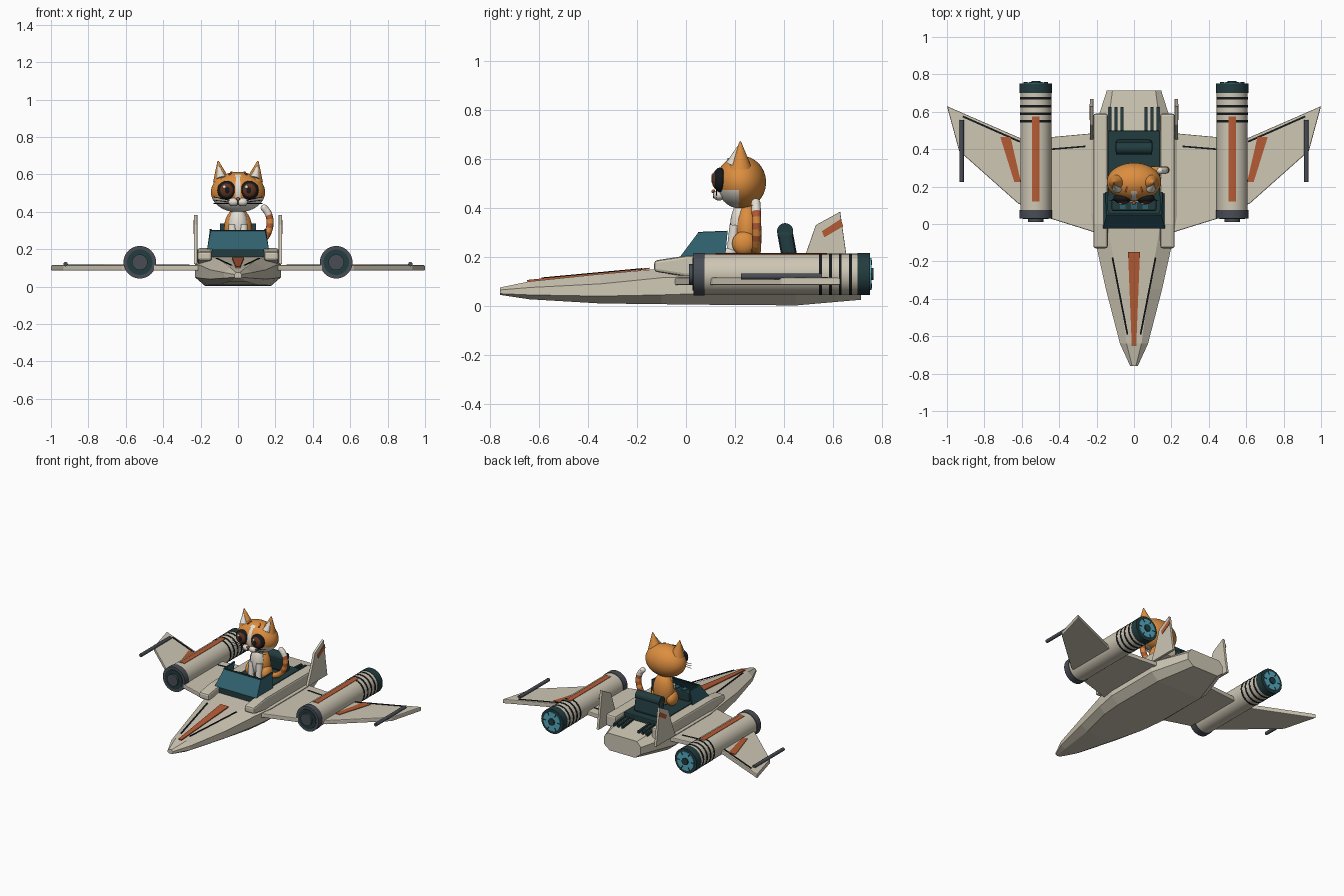
import bpy, bmesh, math
from mathutils import Vector, Matrix

if "Cube" in bpy.data.objects:
    bpy.data.objects.remove(bpy.data.objects["Cube"])


def colour(name, r, g, b):
    m = bpy.data.materials.new(name)
    m.diffuse_color = (r, g, b, 1)
    m.use_nodes = True
    m.node_tree.nodes["Principled BSDF"].inputs["Base Color"].default_value = m.diffuse_color
    return m


CREAM = colour("cream hull", 0.62, 0.57, 0.46)
RUST = colour("rust stripe", 0.46, 0.105, 0.035)
FUR = colour("orange fur", 0.72, 0.27, 0.05)
DARK = colour("dark teal", 0.016, 0.045, 0.05)
GLASS = colour("windshield teal", 0.03, 0.12, 0.155)
GREY = colour("gunmetal", 0.065, 0.075, 0.09)
BLACK = colour("black", 0.008, 0.01, 0.012)
WHITE = colour("white fur", 0.78, 0.74, 0.66)
CYAN = colour("engine glow", 0.09, 0.4, 0.52)
BROWN = colour("brown iris", 0.12, 0.035, 0.015)


def make(name, bm, mats, smooth=False, bevel=0):
    bmesh.ops.recalc_face_normals(bm, faces=bm.faces)
    me = bpy.data.meshes.new(name)
    bm.to_mesh(me)
    bm.free()
    ob = bpy.data.objects.new(name, me)
    bpy.context.collection.objects.link(ob)
    for m in mats if isinstance(mats, list) else [mats]:
        me.materials.append(m)
    if bevel:
        b = ob.modifiers.new("bevel", 'BEVEL')
        b.width, b.segments = bevel, 2
    if smooth:
        bpy.ops.object.select_all(action='DESELECT')
        ob.select_set(True)
        bpy.context.view_layer.objects.active = ob
        bpy.ops.object.shade_smooth_by_angle(angle=math.radians(40))
    return ob


def prism(name, pts, ext, mat, bevel=0):
    """Polygon of 3D points extruded along a vector."""
    bm = bmesh.new()
    a = [bm.verts.new(p) for p in pts]
    b = [bm.verts.new(Vector(p) + Vector(ext)) for p in pts]
    bm.faces.new(a)
    bm.faces.new(b[::-1])
    for i in range(len(a)):
        j = (i + 1) % len(a)
        bm.faces.new((a[i], a[j], b[j], b[i]))
    return make(name, bm, mat, bevel=bevel)


def line(name, p, q, w, mat):
    """Thin painted strip between two points, lying flat."""
    p, q = Vector(p), Vector(q)
    n = Vector((q.y - p.y, p.x - q.x, 0)).normalized() * w / 2
    return prism(name, [p - n, p + n, q + n, q - n], (0, 0, 0.004), mat)


def box(name, lo, hi, mat, bevel=0):
    x, y, z = lo
    X, Y, Z = hi
    return prism(name, [(x, y, z), (X, y, z), (X, Y, z), (x, Y, z)], (0, 0, Z - z), mat, bevel)


def ball(name, c, r, mat, seg=24, rot=None):
    bm = bmesh.new()
    bmesh.ops.create_uvsphere(bm, u_segments=seg, v_segments=seg // 2, radius=1)
    m = Matrix.Translation(c) @ (rot or Matrix()) @ Matrix.Diagonal((*r, 1))
    bmesh.ops.transform(bm, matrix=m, verts=bm.verts)
    return make(name, bm, mat, True)


def rod(name, p, q, r1, mat, r2=None, seg=32, flat=1):
    """Cylinder or cone from p to q."""
    p, q = Vector(p), Vector(q)
    bm = bmesh.new()
    bmesh.ops.create_cone(bm, cap_ends=True, segments=seg, radius1=r1,
                          radius2=r1 if r2 is None else r2, depth=(q - p).length)
    rot = (q - p).to_track_quat('Z', 'Y').to_matrix().to_4x4()
    sc = Matrix.Translation((p + q) / 2) @ Matrix.Diagonal((1, flat, 1, 1)) @ rot
    bmesh.ops.transform(bm, matrix=sc, verts=bm.verts)
    return make(name, bm, mat, True)


# Fuselage: y, half widths (top, side, bottom), heights (bottom, low, high, top)
SECTIONS = [(-0.76, .01, .02, .012, .045, .05, .065, .075),
            (-0.64, .04, .075, .045, .027, .045, .075, .1),
            (-0.35, .08, .15, .1, .01, .04, .09, .13),
            (-0.1, .125, .205, .16, .007, .045, .115, .152),
            (0.05, .15, .23, .175, .005, .05, .12, .165),
            (0.45, .15, .23, .175, .002, .05, .12, .175),
            (0.715, .115, .145, .1, .025, .06, .11, .145)]
bm = bmesh.new()
rings = []
for y, wt, wm, wb, zb, zl, zu, zt in SECTIONS:
    half = [(wb, zb), (wm, zl), (wm, zu), (wt, zt)]
    rings.append([bm.verts.new((x, y, z)) for x, z in half + [(-x, z) for x, z in half[::-1]]])
for a, b in zip(rings, rings[1:]):
    for i in range(8):
        bm.faces.new((a[i], a[(i + 1) % 8], b[(i + 1) % 8], b[i]))
bm.faces.new(rings[0])
bm.faces.new(rings[-1])
make("fuselage", bm, CREAM)
prism("nose_stripe", [(-.012, -.65, .099), (.012, -.65, .099), (.032, -.15, .149), (-.032, -.15, .149)],
      (0, 0, .007), RUST)

# Cockpit tub, dashboard and seat
box("cockpit_tub", (-.14, -.02, .14), (.14, .5, .205), DARK, .006)
box("dashboard", (-.12, .07, .2), (.12, .135, .265), DARK, .01)
for i in (-1, 0, 1):
    box("dashboard_switch", (i * .06 - .015, .08, .265), (i * .06 + .015, .12, .272), GLASS)
prism("seat_back", [(-.1, .39, .2), (.1, .39, .2), (.1, .455, .2), (-.1, .455, .2)],
      (0, -.02, .11), DARK, .02)
rod("headrest", (-.095, .405, .305), (.095, .405, .305), .033, DARK)
# Windshield
prism("windshield_front", [(-.165, -.025, .2), (.165, -.025, .2), (.145, .05, .3), (-.145, .05, .3)],
      (0, .008, 0), GLASS)
for s in (-1, 1):
    prism("windshield_side", [(s * .165, -.025, .2), (s * .145, .05, .3), (s * .15, .17, .305),
                              (s * .165, .16, .2)], (-s * .008, 0, 0), GLASS)
    line("windshield_rim", (s * .143, .05, .298), (s * .147, .17, .303), .012, DARK)
line("windshield_front_rim", (-.145, .054, .298), (.145, .054, .298), .012, DARK)

for s in (-1, 1):
    # Side rails beside the cockpit
    prism("side_rail", [(s * .14, y, z) for y, z in
                        ((-.13, .14), (-.13, .185), (0, .205), (.59, .205), (.59, .12), (0, .12))],
          (s * .077, 0, 0), CREAM, .012)
    # Wings with painted lines
    prism("wing", [(s * x, y, .085) for x, y in
                   ((.15, -.07), (.225, -.04), (.45, .03), (.62, .11), (.935, .39), (1, .63),
                    (.61, .46), (.44, .465), (.22, .485), (.15, .485))],
          (0, 0, .03), CREAM, .005)
    prism("wing_stripe", [(s * x, y, .113) for x, y in
                          ((.715, .465), (.66, .465), (.605, .225), (.64, .225))],
          (0, 0, .006), RUST)
    line("outer_panel_line", (s * .915, .575, .114), (s * .61, .44, .114), .01, BLACK)
    line("inner_panel_line", (s * .44, .4, .114), (s * .26, .415, .114), .009, BLACK)
    line("nose_panel_line", (s * .035, -.59, .112), (s * .115, -.18, .15), .009, BLACK)
    rod("wing_gun", (s * .922, .225, .12), (s * .922, .555, .12), .012, GREY, seg=16)
    # Tail fin
    prism("tail_fin", [(s * .217, y, z) for y, z in
                       ((.45, .12), (.49, .215), (.53, .33), (.63, .385), (.655, .21), (.67, .12))],
          (s * .018, 0, 0), CREAM, .003)
    prism("fin_stripe", [(s * .234, y, z) for y, z in
                         ((.555, .305), (.632, .355), (.642, .325), (.565, .28))],
          (s * .004, 0, 0), RUST)
    # Rear deck vents
    for x in (.064, .096, .128):
        prism("deck_vent", [(s * x - .007, .5, .16), (s * x + .007, .5, .16),
                            (s * x + .007, .625, .15), (s * x - .007, .625, .15)],
              (0, 0, .022), DARK)
    # Engine
    ex, ez = s * .525, .13

    def eng(name, y0, y1, r, mat):
        rod(name, (ex, y0, ez), (ex, y1, ez), r, mat, seg=40)
    eng("engine_body", .07, .7, .083, CREAM)
    eng("engine_front_ring", .03, .075, .087, GREY)
    eng("intake_face", .026, .03, .068, DARK)
    eng("intake_hub", .012, .03, .042, GREY)
    for y in (.55, .59, .63, .672):
        eng("engine_band", y - .006, y + .006, .085, BLACK)
    eng("nozzle_ring", .7, .752, .086, DARK)
    eng("nozzle_glow", .745, .757, .066, CYAN)
    eng("nozzle_hub", .745, .765, .024, DARK)
    for k in range(6):
        a = k * math.pi / 3
        d = Vector((math.cos(a), 0, math.sin(a)))
        o = Vector((ex, .757, ez))
        rod("nozzle_vane", o + d * .045, o + d * .066, .003, DARK, seg=6)
    # Painted stripe wrapped over the top of the engine
    bm = bmesh.new()
    rows = []
    for k in range(5):
        a = math.radians(-13 + 6.5 * k)
        rows.append([bm.verts.new((ex + math.sin(a) * .086, y, ez + math.cos(a) * .086)) for y in (.12, .575)])
    for a, b in zip(rows, rows[1:]):
        bm.faces.new((a[0], b[0], b[1], a[1]))
    ob = make("engine_stripe", bm, RUST)
    ob.modifiers.new("thick", 'SOLIDIFY').thickness = .004

# Cat body
ball("cat_torso", (0, .25, .31), (.075, .055, .11), FUR)
ball("cat_chest", (0, .222, .325), (.052, .042, .095), WHITE)
for s in (-1, 1):
    ball("cat_haunch", (s * .06, .238, .255), (.035, .05, .05), FUR)
    rod("cat_foreleg", (s * .03, .2, .33), (s * .03, .185, .21), .022, WHITE, .02, 16)
    ball("cat_paw", (s * .032, .178, .22), (.024, .03, .017), WHITE, 16)

# Cat head: white lower face and blaze, orange elsewhere
head = ball("cat_head", (0, .225, .505), (.145, .102, .108), [FUR, WHITE], 64)
for f in head.data.polygons:
    x, y, z = f.center
    if y < .215 and (z < .472 or (abs(x) < .013 and z < .6)):
        f.material_index = 1
for s in (-1, 1):
    rod("cat_ear", (s * .088, .222, .565), (s * .107, .222, .672), .046, FUR, .003, 24, 1)
    rod("ear_lining", (s * .09, .19, .58), (s * .106, .212, .652), .026, WHITE, .002, 16)
    ball("eye_rim", (s * .061, .138, .515), (.05, .028, .05), BLACK)
    ball("eye_iris", (s * .061, .132, .515), (.041, .027, .042), BROWN)
    ball("eye_pupil", (s * .059, .122, .515), (.024, .0185, .027), BLACK)
    ball("eye_glint", (s * .059 - .013, .11, .532), (.009, .006, .009), WHITE, 12)
    ball("cat_muzzle", (s * .024, .135, .452), (.03, .024, .022), WHITE)
    for k in (-1, 0, 1):
        rod("whisker", (s * .045, .125, .452 + k * .008), (s * .13, .125, .462 + k * .018), .0018, BLACK, seg=6)
    line("brow_mark", (s * .045, .17, .597), (s * .035, .2, .61), .01, RUST)
ball("cat_nose", (0, .112, .468), (.012, .008, .008), RUST, 12)
ball("cat_mouth", (0, .114, .45), (.003, .004, .012), BLACK, 12)

# Tail: tapered chain with darker rings and a white tip
cu = [Vector(p) for p in ((.04, .285, .225), (.16, .29, .2), (.21, .29, .36), (.14, .285, .42))]
N = 12
P = []
for i in range(N + 1):
    t = i / N
    u = 1 - t
    P.append(cu[0] * u**3 + cu[1] * 3 * u * u * t + cu[2] * 3 * u * t * t + cu[3] * t**3)
for i in range(N):
    m = WHITE if i >= N - 2 else RUST if i in (5, 7, 9) else FUR
    rod("tail_segment", P[i], P[i + 1], .019, m, .019, 16)
    ball("tail_joint", P[i + 1], (.019, .019, .019), m, 16)
